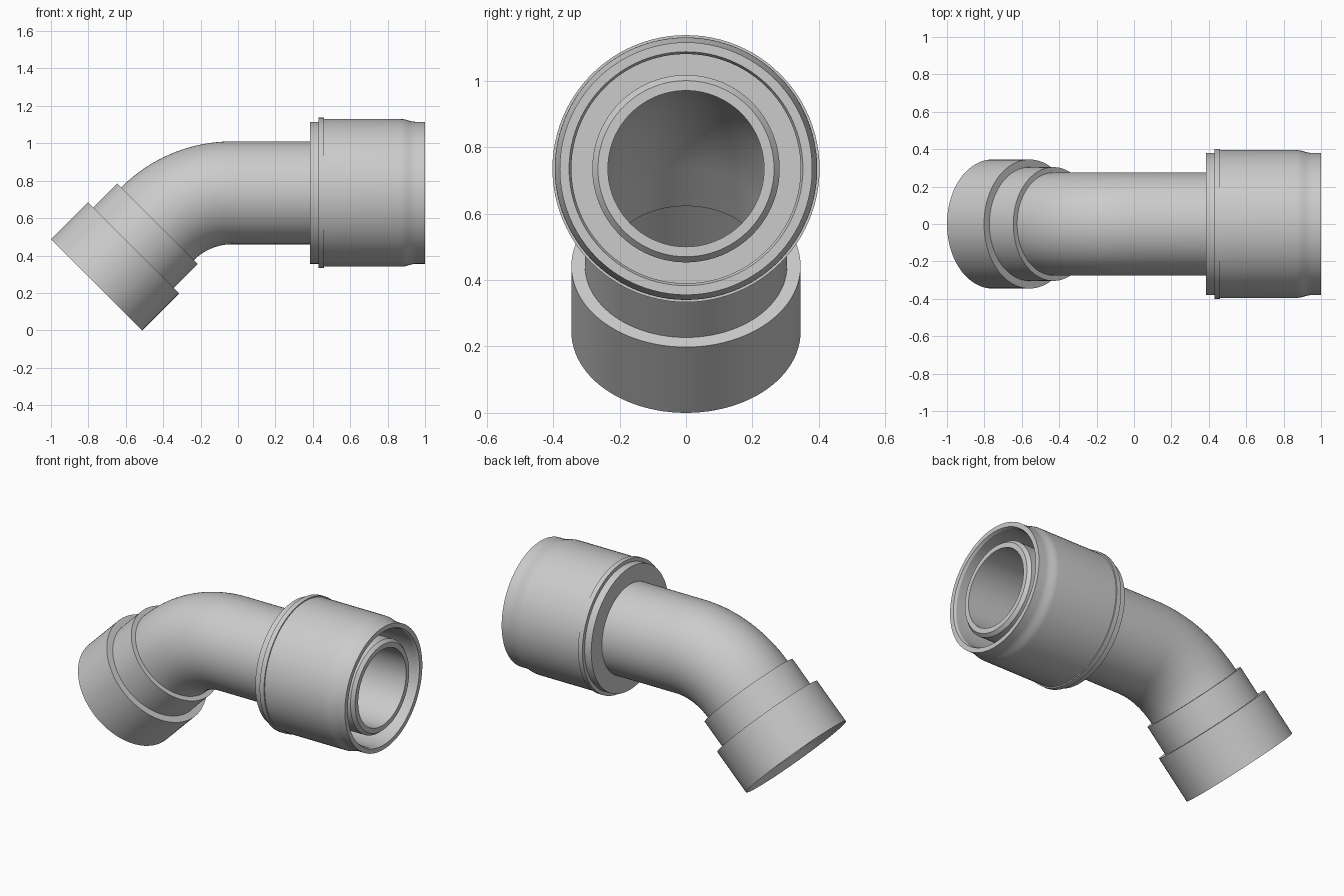
import bpy, bmesh, math
from mathutils import Vector

if "Cube" in bpy.data.objects:
    bpy.data.objects.remove(bpy.data.objects["Cube"])

SIDES = 96
AXIS_Z = 0.735                                  # height of the level leg
BEND_R = 0.565                                  # centreline bend radius
START = Vector((-0.756, 0, 0.244))              # centre of the lower mouth
TANGENT = BEND_R * math.tan(math.pi / 8)
S1 = (AXIS_Z - START.z) * math.sqrt(2) - TANGENT   # bend begins
S2 = S1 + BEND_R * math.pi / 4                     # bend ends
X2 = START.x + AXIS_Z - START.z + TANGENT          # x where the level leg begins
END = S2 + 1 - X2                                  # right-hand mouth


def frame(s):
    """Centre and in-plane normal of the centreline at distance s."""
    a = math.pi / 4 * min(1, max(0, (S2 - s) / (S2 - S1)))
    n = Vector((-math.sin(a), 0, math.cos(a)))
    if s <= S1:
        return START + Vector((1, 0, 1)).normalized() * s, n
    if s >= S2:
        return Vector((X2 + s - S2, 0, AXIS_Z)), n
    return Vector((X2, 0, AXIS_Z - BEND_R)) + n * BEND_R, n


def sweep(name, profile):
    """Sweep a closed (distance, radius) profile around the bent centreline."""
    bm = bmesh.new()
    rings = []
    for s, r in profile:
        c, n = frame(s)
        rings.append([bm.verts.new(c + r * (n * math.cos(t) + Vector((0, 1, 0)) * math.sin(t)))
                      for t in (2 * math.pi * k / SIDES for k in range(SIDES))])
    for i, a in enumerate(rings):
        b = rings[(i + 1) % len(rings)]
        for k in range(SIDES):
            j = (k + 1) % SIDES
            bm.faces.new((a[k], a[j], b[j], b[k]))
    bmesh.ops.recalc_face_normals(bm, faces=bm.faces[:])
    mesh = bpy.data.meshes.new(name)
    bm.to_mesh(mesh)
    bm.free()
    ob = bpy.data.objects.new(name, mesh)
    bpy.context.collection.objects.link(ob)
    bpy.ops.object.select_all(action='DESELECT')
    ob.select_set(True)
    bpy.context.view_layer.objects.active = ob
    bpy.ops.object.shade_smooth_by_angle(angle=math.radians(25))
    return ob


def at_x(x):
    return S2 + x - X2


# Bent pipe with stepped lower socket, hollow all the way through
bend = [S1 + (S2 - S1) * i / 24 for i in range(25)]
outer = [(0, 0.345), (0.28, 0.345), (0.28, 0.304), (S1, 0.304)]
outer += [(s, 0.275) for s in bend]
outer += [(at_x(0.7), 0.275), (at_x(0.7), 0.282), (END - 0.03, 0.282), (END - 0.01, 0.265)]
inner = [(END - 0.01, 0.235)] + [(s, 0.235) for s in reversed(bend)]
inner += [(0.30, 0.235), (0.27, 0.30), (0.04, 0.30), (0, 0.340)]
sweep("elbow_pipe", outer + inner)

# Coupling sleeve around the level leg: collar, flange, body, rounded lip
shoulder = [(0.87 + 0.08 * i / 8, 0.3875 + 0.0075 * math.cos(math.pi * i / 8)) for i in range(9)]
sleeve = [(0.385, 0.27), (0.385, 0.38), (0.43, 0.38), (0.43, 0.402), (0.46, 0.402), (0.46, 0.395)]
sleeve += shoulder + [(1.0, 0.38), (1.0, 0.352), (0.985, 0.345), (0.6, 0.345), (0.6, 0.27)]
sweep("coupling_sleeve", [(at_x(x), r) for x, r in sleeve])
